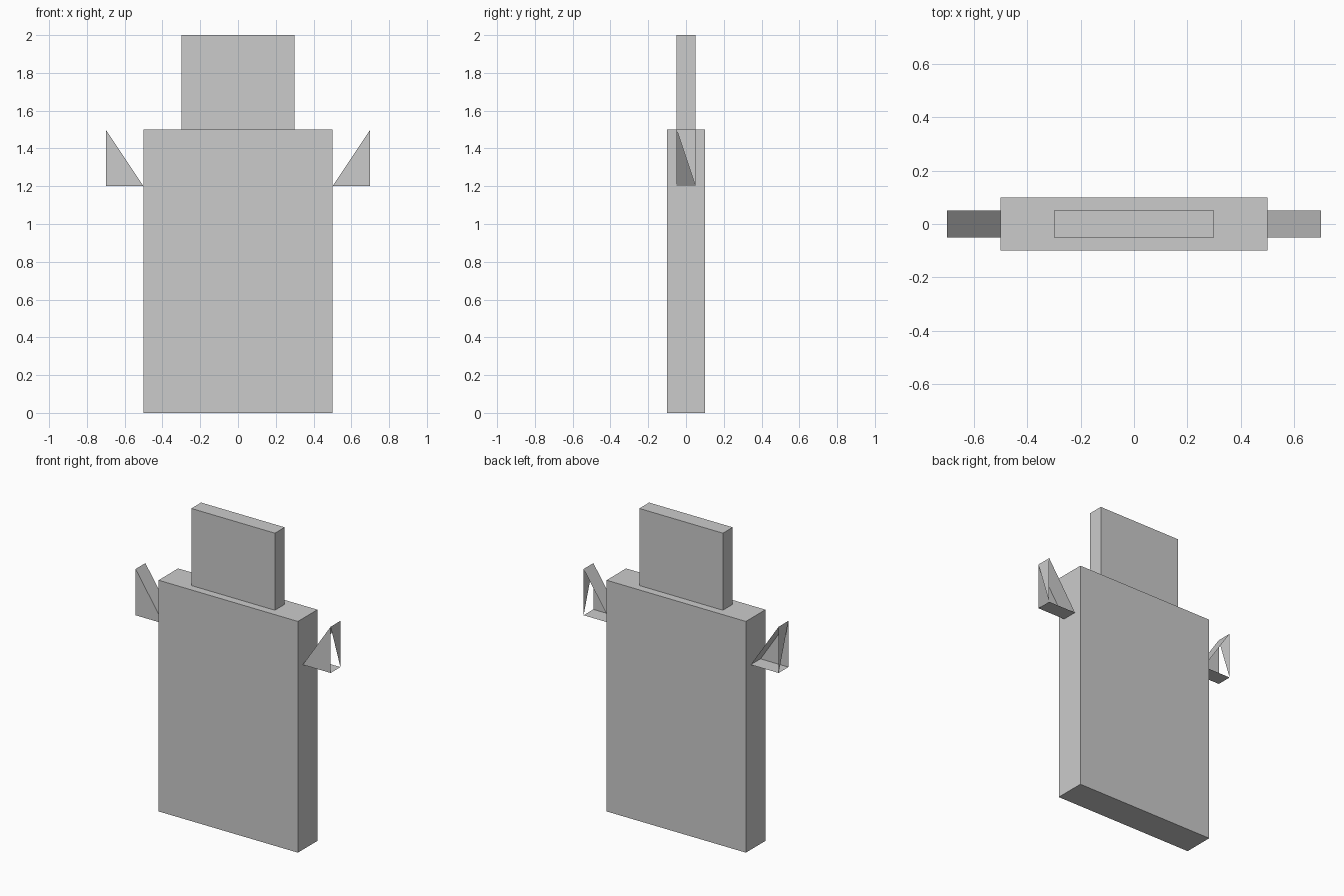
import bpy

if "Cube" in bpy.data.objects:
    bpy.data.objects.remove(bpy.data.objects["Cube"])


def make_object(name, verts, faces):
    mesh = bpy.data.meshes.new(name)
    mesh.from_pydata(verts, [], faces)
    mesh.update()
    obj = bpy.data.objects.new(name, mesh)
    bpy.context.collection.objects.link(obj)
    return obj


def box(name, size, z_bottom):
    bpy.ops.mesh.primitive_cube_add(size=1, location=(0, 0, z_bottom + size[2] / 2))
    obj = bpy.context.object
    obj.name = name
    obj.scale = size
    bpy.ops.object.transform_apply(location=True, rotation=False, scale=True)


def wedge_arm(name, side):
    # Triangular profile: inner tip, outer bottom, outer top
    profile = [(0.5, 1.2), (0.7, 1.2), (0.7, 1.5)]
    verts = [(side * x, y, z) for y in (-0.05, 0.05) for x, z in profile]
    # Front, underside, slope and half of the outer side; the back is open
    faces = [(0, 1, 2), (0, 3, 4, 1), (0, 2, 5, 3), (2, 4, 5)]
    if side < 0:
        faces = [f[::-1] for f in faces]
    make_object(name, verts, faces)


# Slab body and head
box("body", (1.0, 0.2, 1.5), 0)
box("head", (0.6, 0.1, 0.5), 1.5)

# Open wedge arms, mirrored
for name, side in (("arm_right", 1), ("arm_left", -1)):
    wedge_arm(name, side)
